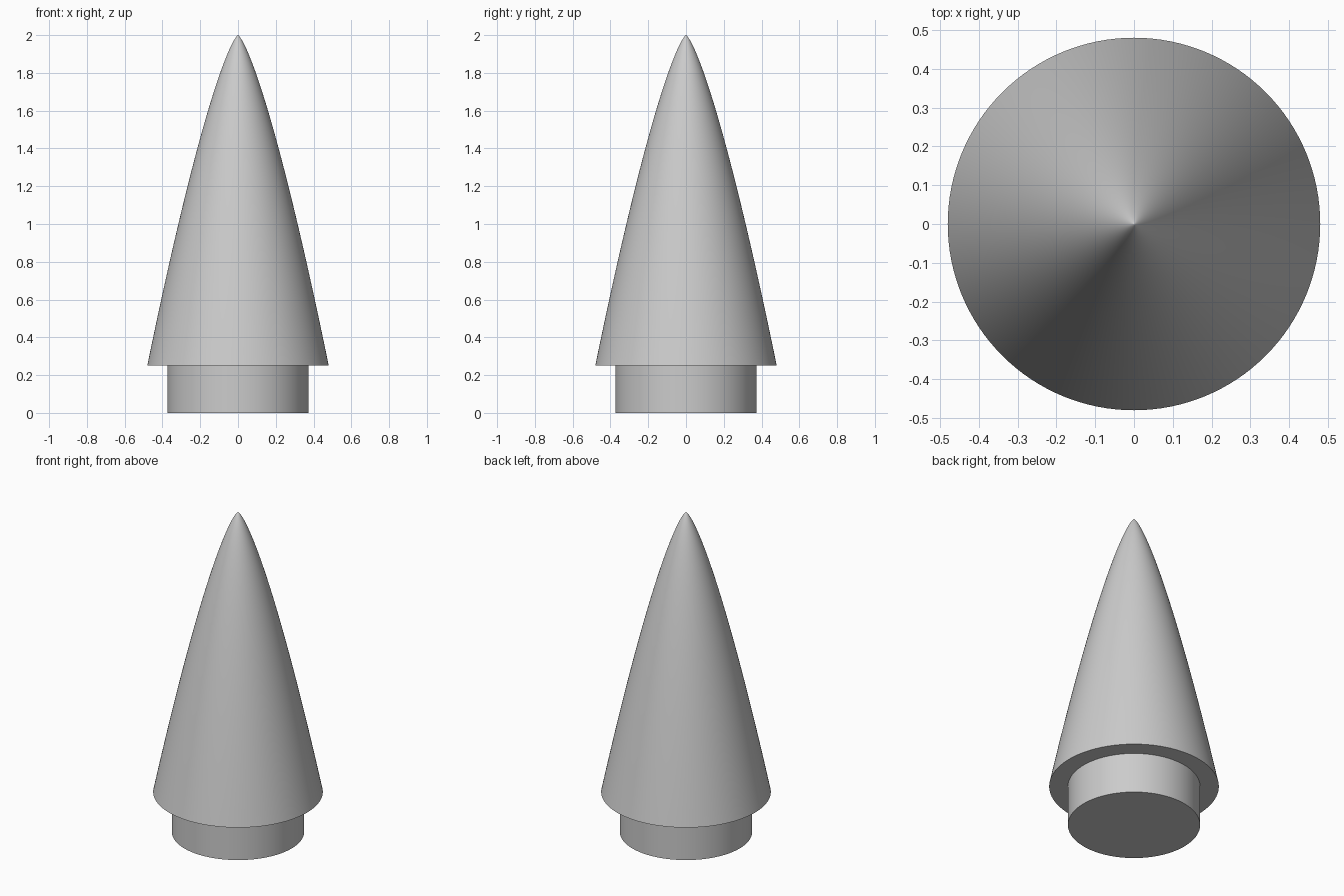
import bpy
import bmesh
import math

if "Cube" in bpy.data.objects:
    bpy.data.objects.remove(bpy.data.objects["Cube"])

SEGMENTS = 128
BASE_Z, TIP_Z = 0.252, 2.0
BASE_R, SHOULDER_R = 0.48, 0.374

grey = bpy.data.materials.new("light grey")
grey.diffuse_color = (0.6, 0.6, 0.6, 1.0)
grey.use_nodes = True
grey.node_tree.nodes["Principled BSDF"].inputs["Base Color"].default_value = grey.diffuse_color


def lathe(name, profile):
    """Spin a radius/height profile around the z axis."""
    bm = bmesh.new()
    verts = [bm.verts.new((r, 0, z)) for r, z in profile]
    edges = [bm.edges.new(pair) for pair in zip(verts, verts[1:])]
    bmesh.ops.spin(bm, geom=verts + edges, cent=(0, 0, 0), axis=(0, 0, 1),
                   angle=math.tau, steps=SEGMENTS, use_duplicate=False)
    bmesh.ops.remove_doubles(bm, verts=bm.verts, dist=1e-5)
    bmesh.ops.recalc_face_normals(bm, faces=bm.faces)
    mesh = bpy.data.meshes.new(name)
    bm.to_mesh(mesh)
    bm.free()
    mesh.materials.append(grey)
    obj = bpy.data.objects.new(name, mesh)
    bpy.context.collection.objects.link(obj)
    bpy.ops.object.select_all(action='DESELECT')
    obj.select_set(True)
    bpy.context.view_layer.objects.active = obj
    bpy.ops.object.shade_smooth_by_angle(angle=math.radians(35))
    return obj


# Nose cone and shoulder in one solid: power-law curve, rings denser at the tip
STEPS = 48
curve = []
for i in range(STEPS + 1):
    t = (1 - i / STEPS) ** 2
    curve.append((BASE_R * t ** 0.75, TIP_Z - (TIP_Z - BASE_Z) * t))

# Bottom disc, shoulder wall, underside ledge, then the curved cone
lathe("nose_cone", [(0, 0), (SHOULDER_R, 0), (SHOULDER_R, BASE_Z)] + curve)
